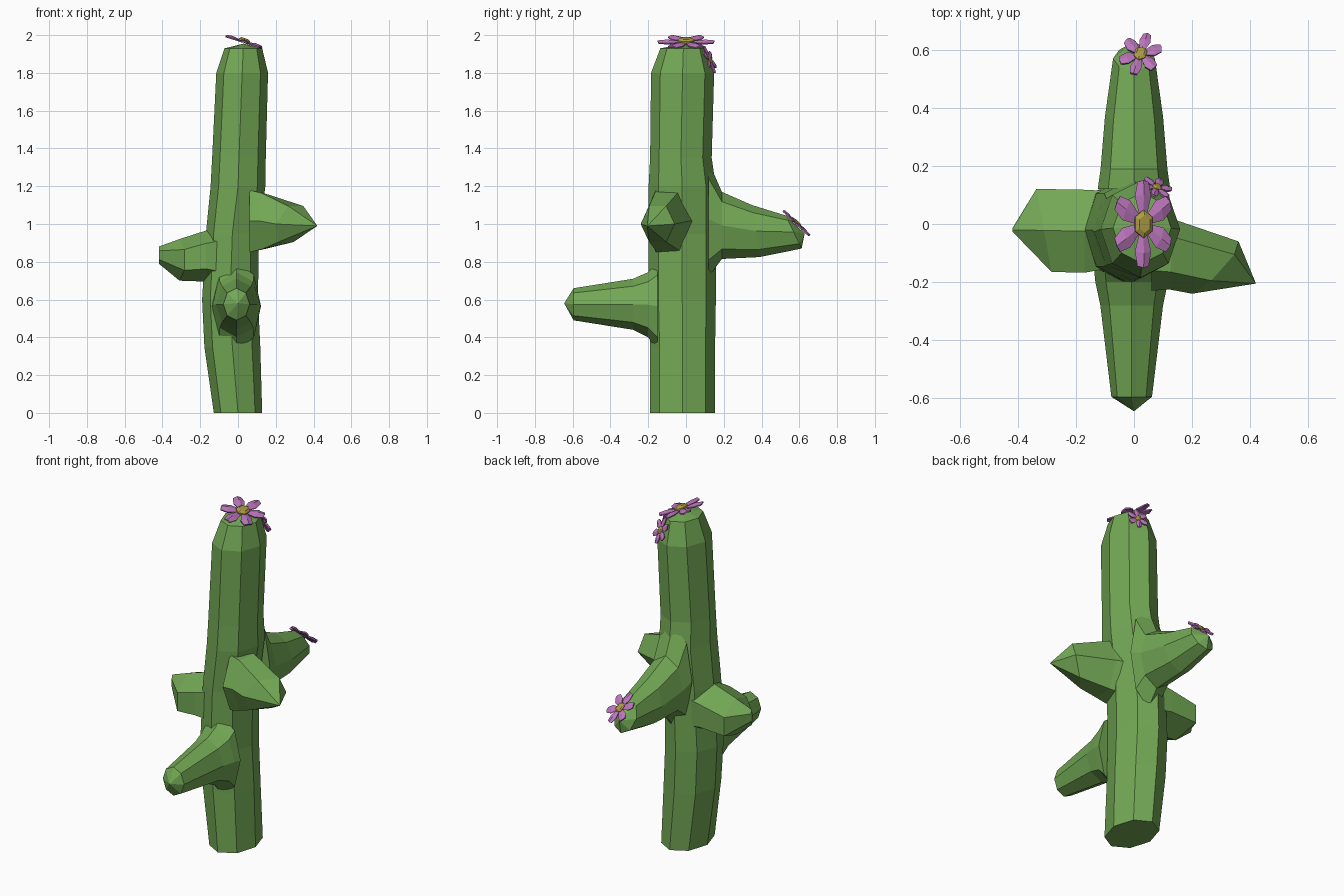
import bpy
import bmesh
from math import cos, sin, pi
from mathutils import Vector, Matrix

default_cube = bpy.data.objects.get("Cube")
if default_cube:
    bpy.data.objects.remove(default_cube, do_unlink=True)


def make_material(name, color):
    mat = bpy.data.materials.new(name)
    mat.use_nodes = True
    mat.diffuse_color = (*color, 1)
    shader = mat.node_tree.nodes["Principled BSDF"]
    shader.inputs["Base Color"].default_value = (*color, 1)
    shader.inputs["Roughness"].default_value = 0.9
    return mat


green = make_material("cactus green", (0.17, 0.39, 0.09))
pink = make_material("petal pink", (0.50, 0.18, 0.50))
yellow = make_material("flower yellow", (0.42, 0.33, 0.06))


def finish(bm, name, mat):
    bmesh.ops.recalc_face_normals(bm, faces=bm.faces[:])
    mesh = bpy.data.meshes.new(name)
    bm.to_mesh(mesh)
    bm.free()
    mesh.materials.append(mat)
    obj = bpy.data.objects.new(name, mesh)
    bpy.context.collection.objects.link(obj)
    return obj


def loft(name, sides, phase, rings, tip=None):
    """Skin rings of (centre, half axis u, half axis v); close with a tip or a cap."""
    bm = bmesh.new()
    loops = []
    for centre, u, v in rings:
        c, u, v = Vector(centre), Vector(u), Vector(v)
        angles = [phase + 2 * pi * i / sides for i in range(sides)]
        loops.append([bm.verts.new(c + u * cos(a) + v * sin(a)) for a in angles])
    for low, high in zip(loops, loops[1:]):
        for i in range(sides):
            j = (i + 1) % sides
            bm.faces.new((low[i], low[j], high[j], high[i]))
    bm.faces.new(loops[0])
    if tip:
        end = bm.verts.new(tip)
        for i in range(sides):
            bm.faces.new((loops[-1][i], loops[-1][(i + 1) % sides], end))
    else:
        bm.faces.new(loops[-1])
    return finish(bm, name, green)


# Trunk: height, centre x, centre y, half width, half depth
trunk = [
    (0, 0, -0.018, 0.128, 0.172),
    (0.35, -0.03, -0.018, 0.148, 0.172),
    (0.6, -0.042, -0.02, 0.148, 0.178),
    (0.95, -0.03, -0.02, 0.14, 0.178),
    (1.2, 0, -0.02, 0.145, 0.178),
    (1.35, 0.005, -0.027, 0.142, 0.163),
    (1.8, 0.022, -0.018, 0.137, 0.167),
    (1.93, 0.028, -0.014, 0.1, 0.122),
]
loft("trunk", 8, 0,
     [((x, y, z), (w, 0, 0), (0, d, 0)) for z, x, y, w, d in trunk],
     tip=(0.03, -0.01, 1.955))

# Front arm: y, half width, low z, high z
front = [(-0.15, 0.13, 0.33, 0.8), (-0.2, 0.125, 0.4, 0.745),
         (-0.28, 0.108, 0.44, 0.71), (-0.595, 0.07, 0.49, 0.66)]
loft("front_arm", 8, 0,
     [((-0.008, y, (lo + hi) / 2), (w, 0, 0), (0, 0, (hi - lo) / 2))
      for y, w, lo, hi in front],
     tip=(0, -0.645, 0.58))

# Back arm: y, half width, low z, high z, backward lean of the ring
back = [(0.12, 0.125, 0.72, 1.33, 0), (0.19, 0.115, 0.815, 1.17, 0),
        (0.37, 0.1, 0.825, 1.1, -0.02), (0.57, 0.072, 0.87, 1.045, -0.042)]
loft("back_arm", 8, 0,
     [((0, y, (lo + hi) / 2), (w, 0, 0), (0, lean, (hi - lo) / 2))
      for y, w, lo, hi, lean in back],
     tip=(0, 0.628, 0.95))

# Left arm, slanted end
loft("left_arm", 6, 0, [
    ((0.06, -0.09, 1.015), (0, 0.14, 0), (0, 0, 0.19)),
    ((0.13, -0.105, 1.015), (0.01, 0.12, 0), (0, 0, 0.172)),
    ((0.28, -0.15, 1.0), (0.08, 0.09, 0), (0.03, 0, 0.11)),
], tip=(0.42, -0.205, 0.99))

# Right arm, ending in a short upright edge
loft("right_arm", 6, pi / 6, [
    ((-0.1, -0.02, 0.83), (0, 0.155, 0), (0, 0, 0.16)),
    ((-0.17, -0.025, 0.83), (0, 0.165, 0), (0, 0, 0.135)),
    ((-0.31, -0.022, 0.81), (-0.03, 0.165, 0), (0, 0, 0.11)),
    ((-0.418, -0.02, 0.835), (0, 0.008, 0), (0, 0, 0.046)),
])


def flower(name, centre, normal, along, length, width):
    """Six folded petals round a raised hexagonal middle, stretched along one axis."""
    n = Vector(normal).normalized()
    a = Vector(along)
    a = (a - n * a.dot(n)).normalized()
    b = n.cross(a)
    c = Vector(centre)

    def place(p):
        return c + a * p[0] * length + b * p[1] * width + n * p[2] * width

    # Petals: left edge, ridge and right edge, at root, belly and tip
    bm = bmesh.new()
    for k in range(6):
        turn = Matrix.Rotation(k * pi / 3, 3, "Z")
        rows = []
        for r, half, ridge in ((0.15, 0.09, 0.02), (0.62, 0.25, 0.1), (0.95, 0.17, 0.06)):
            pts = [(r, -half, 0), (r + 0.04, 0, ridge), (r, half, 0)]
            rows.append([bm.verts.new(place(turn @ Vector(p))) for p in pts])
        for r0, r1 in zip(rows, rows[1:]):
            for i in range(2):
                bm.faces.new((r0[i], r1[i], r1[i + 1], r0[i + 1]))
    petals = finish(bm, name + "_petals", pink)
    solid = petals.modifiers.new("thickness", "SOLIDIFY")
    solid.thickness = 0.008
    solid.offset = 0

    # Middle
    bm = bmesh.new()
    loops = []
    for radius, height in ((0.32, 0), (0.32, 0.12), (0.2, 0.2)):
        ring = [(radius * cos(k * pi / 3), radius * sin(k * pi / 3), height) for k in range(6)]
        loops.append([bm.verts.new(place(p)) for p in ring])
    for low, high in zip(loops, loops[1:]):
        for i in range(6):
            j = (i + 1) % 6
            bm.faces.new((low[i], low[j], high[j], high[i]))
    bm.faces.new(loops[0])
    bm.faces.new(loops[-1])
    finish(bm, name + "_middle", yellow)


flower("top_flower", (0.03, 0, 1.962), (0.3, 0, 0.95), (0, 1, 0), 0.152, 0.112)
flower("side_flower", (0.078, 0.124, 1.87), (0.35, 0.85, 0.4), (0, 0, 1), 0.078, 0.056)
flower("arm_flower", (0.022, 0.583, 1.003), (0.05, 0.68, 0.73), (0.25, 0.7, -0.7), 0.1, 0.073)
